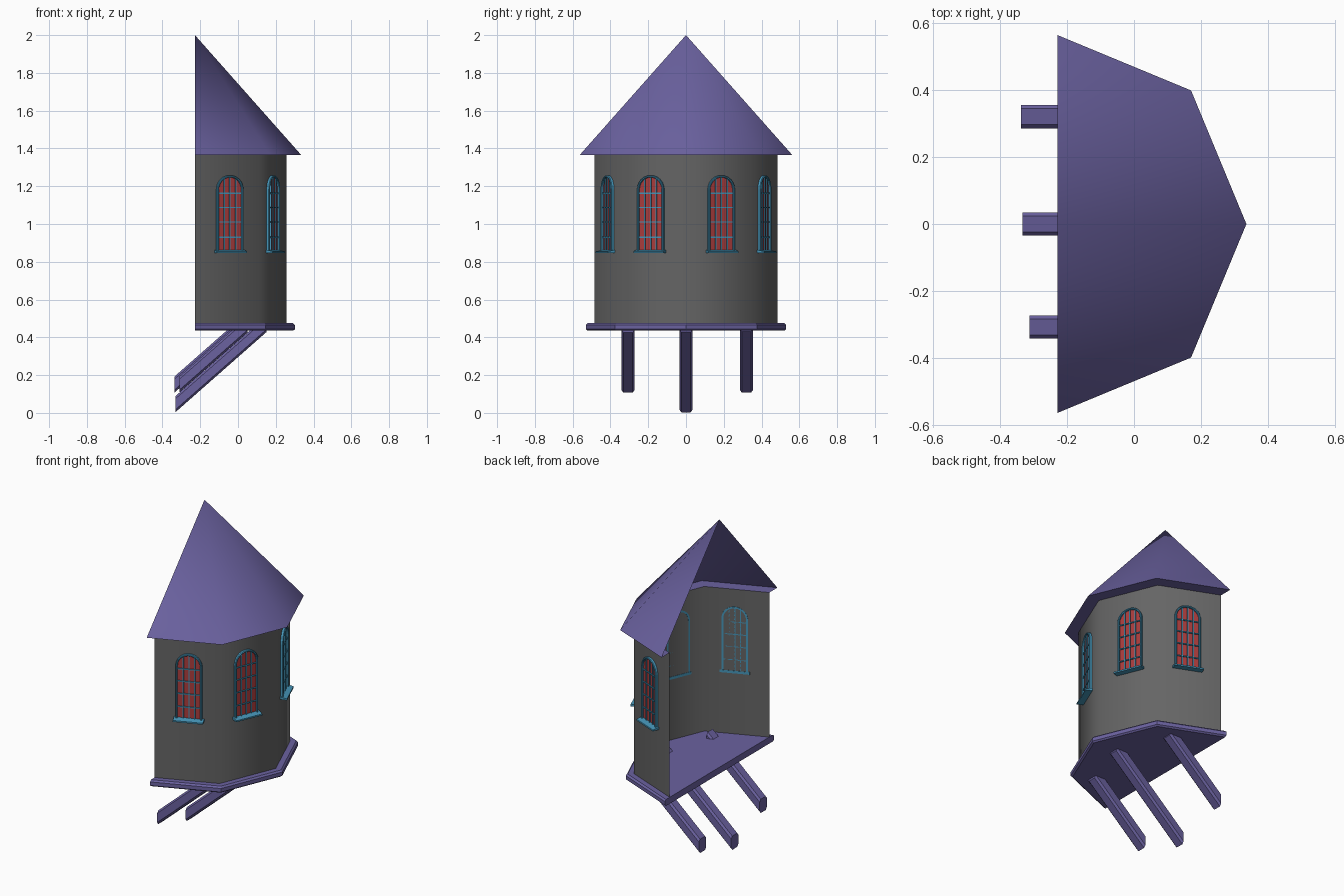
import bpy, bmesh
from math import sin, cos, pi, sqrt, radians
from mathutils import Matrix, Vector

if "Cube" in bpy.data.objects:
    bpy.data.objects.remove(bpy.data.objects["Cube"])

CX = -0.228                      # flat open back of the half-octagon turret


def material(name, rgb):
    m = bpy.data.materials.new(name)
    m.diffuse_color = (*rgb, 1)
    m.use_nodes = True
    m.node_tree.nodes["Principled BSDF"].inputs["Base Color"].default_value = m.diffuse_color
    return m


PURPLE = material("purple", (0.147, 0.122, 0.352))
BLUE = material("blue", (0.06, 0.30, 0.48))
RED = material("red", (0.40, 0.045, 0.045))
STONE = material("dark_grey", (0.13, 0.13, 0.13))


def finish(bm, name, mat, matrix=None, smooth=False, recalc=True):
    if recalc:
        bmesh.ops.recalc_face_normals(bm, faces=bm.faces)
    me = bpy.data.meshes.new(name)
    bm.to_mesh(me)
    bm.free()
    me.materials.append(mat)
    for p in me.polygons:
        p.use_smooth = smooth
    ob = bpy.data.objects.new(name, me)
    if matrix:
        ob.matrix_world = matrix
    bpy.context.collection.objects.link(ob)
    return ob


def half_lathe(name, profile, mat, smooth=False, solid=False):
    """Sweep (radius, z) points round four sides of an octagon."""
    bm = bmesh.new()
    rows = []
    for r, z in profile:
        rows.append([bm.verts.new((CX + r * cos(a), r * sin(a), z))
                     for a in [radians(-90 + 45 * i) for i in range(5)]])
    for lo, hi in zip(rows, rows[1:]):
        for i in range(4):
            bm.faces.new((lo[i], lo[i + 1], hi[i + 1], hi[i]))
    if solid:
        bm.faces.new(rows[0])
        bm.faces.new(rows[-1])
        bm.faces.new([r[0] for r in rows] + [r[-1] for r in reversed(rows)])
    bmesh.ops.remove_doubles(bm, verts=bm.verts, dist=1e-5)
    return finish(bm, name, mat, smooth=smooth, recalc=solid)


def add_box(bm, lo, hi):
    lo, hi = Vector(lo), Vector(hi)
    m = Matrix.Translation((lo + hi) / 2) @ Matrix.Diagonal((*(hi - lo), 1))
    bmesh.ops.create_cube(bm, size=1, matrix=m)


# Turret shell and floor
half_lathe("wall", [(0.485, 0.472), (0.485, 1.365)], STONE, smooth=True)
half_lathe("floor", [(0.520, 0.435), (0.530, 0.443), (0.530, 0.465), (0.520, 0.475)],
           PURPLE, solid=True)

# Hollow roof with flat eaves
half_lathe("roof", [(0.563, 1.365), (0.0, 2.0)], PURPLE, smooth=True)
half_lathe("eaves", [(0.485, 1.365), (0.563, 1.365)], PURPLE)


# Sloping support beams with chamfered section and upright ends
def beam(name, y, x0, x1, z0):
    w, h, cy, cz, slope = 0.035, 0.085, 0.011, 0.014, 0.88
    section = [(-w + cy, 0), (w - cy, 0), (w, cz), (w, h - cz),
               (w - cy, h), (-w + cy, h), (-w, h - cz), (-w, cz)]
    bm = bmesh.new()
    ends = [[bm.verts.new((x, y + a, z0 + b + (x - x0) * slope)) for a, b in section]
            for x in (x0, x1)]
    for i in range(8):
        j = (i + 1) % 8
        bm.faces.new((ends[0][i], ends[0][j], ends[1][j], ends[1][i]))
    bm.faces.new(ends[0])
    bm.faces.new(ends[1])
    finish(bm, name, PURPLE)


beam("centre_beam", 0.0, -0.332, 0.15, 0.003)
beam("left_beam", 0.320, -0.337, 0.03, 0.107)
beam("right_beam", -0.307, -0.311, 0.05, 0.107)

# Arched windows, local axes: x outward, y along wall, z up
Z0, SPRING, R_OUT, R_IN = 0.855, 1.182, 0.076, 0.065


def arch(r):
    top = [(r * cos(pi * i / 12), SPRING + r * sin(pi * i / 12)) for i in range(13)]
    return [(r, Z0)] + top + [(-r, Z0)]


def window(tag, matrix):
    # glass pane
    bm = bmesh.new()
    bm.faces.new([bm.verts.new((0.004, y, z)) for y, z in arch(R_IN + 0.004)])
    finish(bm, "glass_" + tag, RED, matrix, recalc=False)

    # arched frame
    bm = bmesh.new()
    loops = [[bm.verts.new((x, y, z)) for y, z in arch(r)]
             for r, x in ((R_OUT, -0.001), (R_OUT, 0.012), (R_OUT - 0.003, 0.016),
                          (R_IN + 0.003, 0.016), (R_IN, 0.012), (R_IN, -0.001))]
    for a, b in zip(loops, loops[1:] + loops[:1]):
        for i in range(len(a) - 1):
            bm.faces.new((a[i], a[i + 1], b[i + 1], b[i]))
    for k in (0, -1):
        bm.faces.new([l[k] for l in loops])
    finish(bm, "frame_" + tag, BLUE, matrix)

    # glazing bars
    bm = bmesh.new()
    t = 0.003
    for y in (-0.033, 0.0, 0.033):
        add_box(bm, (0.0, y - t, Z0), (0.010, y + t, SPRING + sqrt(R_IN**2 - y * y)))
    for z in (0.930, 1.010, 1.087, 1.163):
        add_box(bm, (0.0, -R_IN, z - t), (0.011, R_IN, z + t))
    finish(bm, "glazing_bars_" + tag, BLUE, matrix)

    # sill with sloping top
    bm = bmesh.new()
    section = [(-0.003, 0.848), (0.039, 0.846), (0.039, 0.855), (-0.003, 0.864)]
    ends = [[bm.verts.new((x, y, z)) for x, z in section] for y in (-0.086, 0.086)]
    for i in range(4):
        j = (i + 1) % 4
        bm.faces.new((ends[0][i], ends[0][j], ends[1][j], ends[1][i]))
    bm.faces.new(ends[0])
    bm.faces.new(ends[1])
    finish(bm, "sill_" + tag, BLUE, matrix)


for n, (deg, shift) in enumerate(((-67.5, 0.012), (-22.5, -0.014),
                                  (22.5, 0.014), (67.5, -0.012)), 1):
    window(str(n), Matrix.Translation((CX, 0, 0)) @ Matrix.Rotation(radians(deg), 4, 'Z')
           @ Matrix.Translation((0.485 * cos(pi / 8), shift, 0)))
